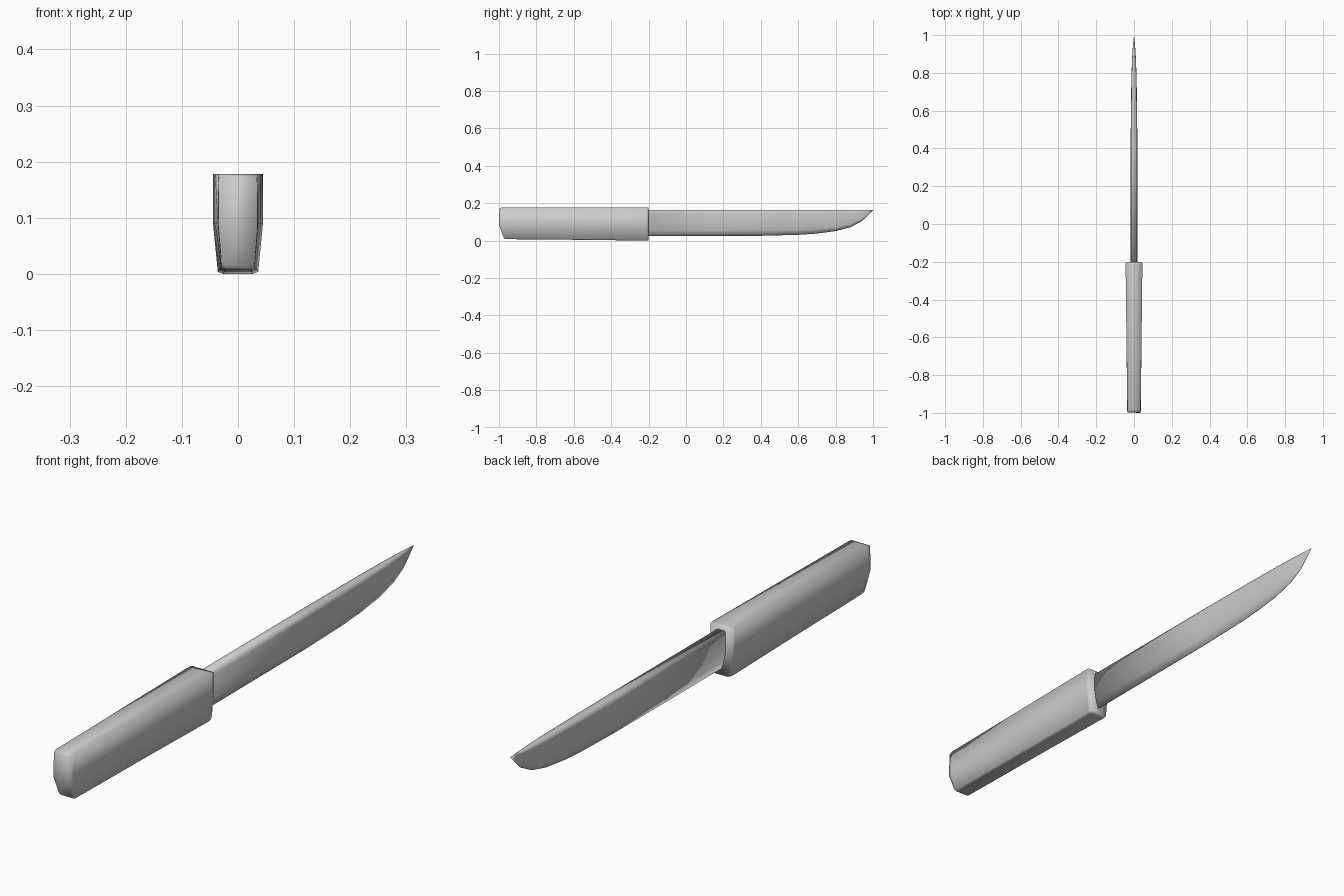
import bpy, bmesh

if "Cube" in bpy.data.objects:
    bpy.data.objects.remove(bpy.data.objects["Cube"])


def loft(name, sections):
    """Skin mirrored half-sections (lists of x, y, z from top to bottom)."""
    bm = bmesh.new()
    rings = []
    for half in sections:
        pts = list(half) + [(-x, y, z) for x, y, z in reversed(half)]
        rings.append([bm.verts.new(p) for p in pts])
    n = len(rings[0])
    for a, b in zip(rings, rings[1:]):
        for i in range(n):
            j = (i + 1) % n
            bm.faces.new((a[i], a[j], b[j], b[i]))
    bm.faces.new(rings[0])
    bm.faces.new(rings[-1][::-1])
    bmesh.ops.remove_doubles(bm, verts=bm.verts, dist=0.0002)
    bmesh.ops.recalc_face_normals(bm, faces=bm.faces)
    mesh = bpy.data.meshes.new(name)
    bm.to_mesh(mesh)
    bm.free()
    mesh.shade_smooth()
    obj = bpy.data.objects.new(name, mesh)
    bpy.context.collection.objects.link(obj)
    return obj


# Handle: flat top, upright sides, tapered belly, sloped butt end
def grip(y, w, bottom):
    return [(w, y, 0.178), (w, y, 0.09), (w * 0.81, y, bottom + 0.004),
            (w * 0.6, y, bottom)]


butt = [(0.034, -0.998, 0.172), (0.035, -1.0, 0.085),
        (0.029, -0.976, 0.018), (0.021, -0.972, 0.012)]
butt_rim = [(0.035, -0.985, 0.178), (0.036, -0.985, 0.09),
            (0.030, -0.967, 0.012), (0.022, -0.965, 0.008)]
loft("handle", [butt, butt_rim, grip(-0.52, 0.041, 0.004),
                grip(-0.215, 0.0445, 0.0),
                [(0.043, -0.2, 0.176), (0.043, -0.2, 0.09),
                 (0.035, -0.2, 0.006), (0.026, -0.2, 0.002)]])

# Blade: straight spine, wedge edge sweeping up to the tip
# stations: y, half width, edge height
stations = [(-0.22, 0.018, 0.025), (0.4, 0.018, 0.026), (0.6, 0.0165, 0.031),
            (0.7, 0.015, 0.038), (0.8, 0.013, 0.051), (0.88, 0.010, 0.072),
            (0.94, 0.006, 0.104), (0.97, 0.003, 0.134), (1.0, 0.0, 0.164)]
SPINE = 0.164
blade = []
for y, w, edge in stations:
    h = SPINE - edge
    blade.append([(w * 0.85, y, SPINE), (w, y, SPINE - h * 0.12),
                  (w, y, SPINE - h * 0.5), (w * 0.6, y, SPINE - h * 0.8),
                  (0.001 if w else 0, y, edge)])
loft("blade", blade)
